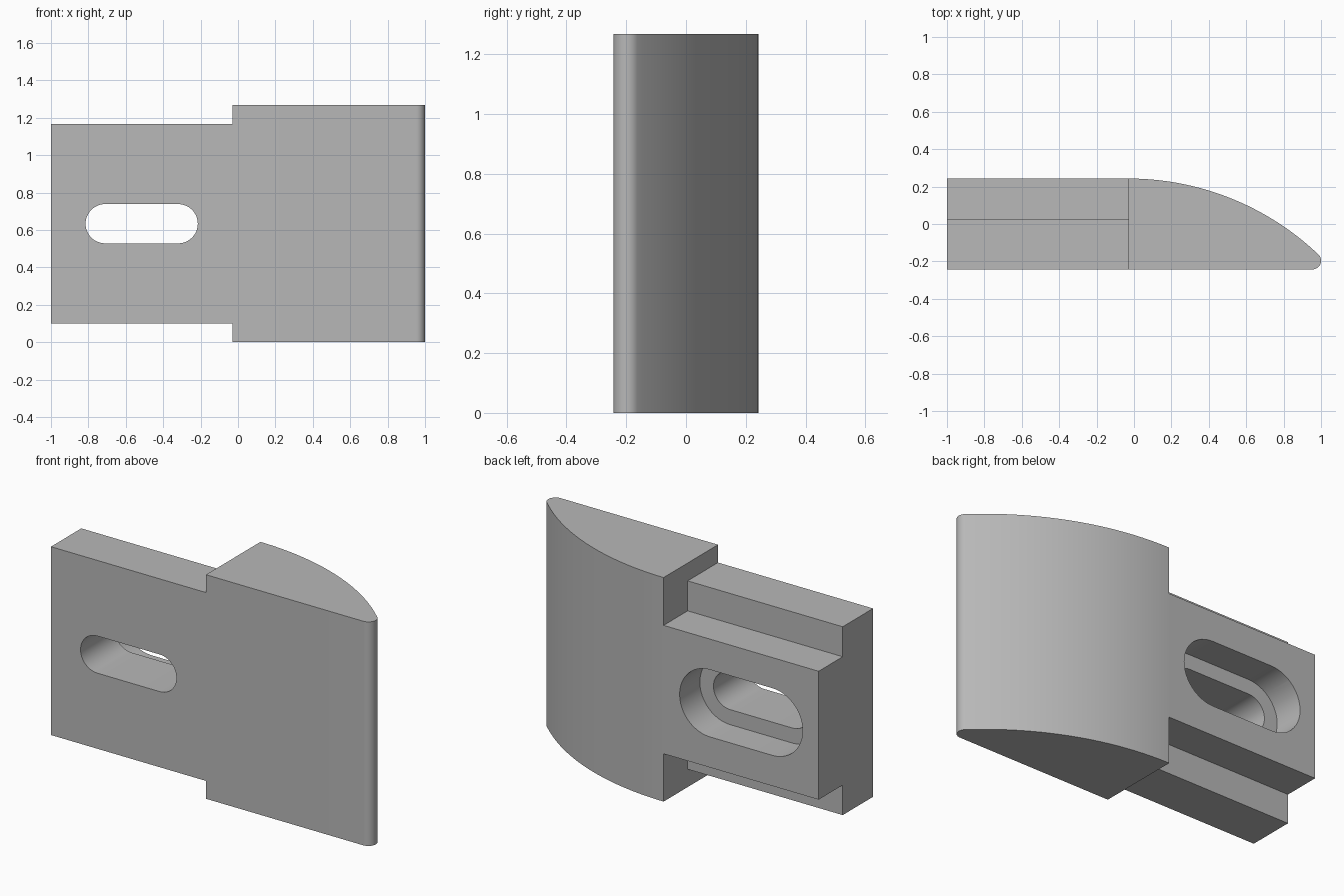
import bpy, bmesh
from math import sin, cos, pi, atan2, radians

cube = bpy.data.objects.get("Cube")
if cube:
    bpy.data.objects.remove(cube, do_unlink=True)

# Main dimensions
FRONT, BACK = -0.243, 0.243
HEIGHT, MID = 1.267, 0.6335
STEP_X, STEP_Y, LEDGE_Y = -0.03, 0.028, 0.062

steel = bpy.data.materials.new("plain grey")
steel.use_nodes = True
GREY = (0.48, 0.48, 0.48, 1)
steel.diffuse_color = GREY
steel.node_tree.nodes["Principled BSDF"].inputs["Base Color"].default_value = GREY


def prism(name, outline, start, end, place):
    """Extrude a 2D outline from start to end; place maps (u, v, w) to (x, y, z)."""
    bm = bmesh.new()
    base = bm.faces.new([bm.verts.new(place(u, v, start)) for u, v in outline])
    top = bmesh.ops.extrude_face_region(bm, geom=[base])["geom"]
    for vert in (g for g in top if isinstance(g, bmesh.types.BMVert)):
        shift = [b - a for a, b in zip(place(0, 0, start), place(0, 0, end))]
        for i in range(3):
            vert.co[i] += shift[i]
    bmesh.ops.recalc_face_normals(bm, faces=bm.faces)
    mesh = bpy.data.meshes.new(name)
    bm.to_mesh(mesh)
    bm.free()
    mesh.materials.append(steel)
    obj = bpy.data.objects.new(name, mesh)
    bpy.context.collection.objects.link(obj)
    return obj


def arc(cx, cy, r, a, b, n):
    return [(cx + r * cos(a + (b - a) * i / n), cy + r * sin(a + (b - a) * i / n))
            for i in range(n + 1)]


def select(obj):
    bpy.ops.object.select_all(action='DESELECT')
    obj.select_set(True)
    bpy.context.view_layer.objects.active = obj


# Head: big arc on the back, tangent to a small rounded nose
nose = 0.0465
nx, ny = 1 - nose, FRONT + nose
dx, dy = nx - STEP_X, BACK - ny
radius = (dx**2 + dy**2 - nose**2) / (2 * (dy - nose))
cy = BACK - radius
meet = atan2(ny - cy, dx)
outline = [(STEP_X, FRONT)]
outline += arc(nx, ny, nose, -pi / 2, meet, 16)
outline += arc(STEP_X, cy, radius, meet, pi / 2, 40)[1:]
head = prism("curved_head", outline, 0, HEIGHT, lambda u, v, w: (u, v, w))

# Shank: wide front plate with a narrower raised rib behind it
half = [(FRONT, 0.5325), (STEP_Y, 0.5325), (STEP_Y, 0.363), (BACK, 0.363)]
section = [(y, MID + z) for y, z in half] + [(y, MID - z) for y, z in reversed(half)]
shank = prism("stepped_shank", section, -1, STEP_X, lambda u, v, w: (w, u, v))

# Slot through the shank, with a wider recess from the back
for name, r, start in (("slot_cutter", 0.105, FRONT - 0.1),
                       ("recess_cutter", 0.19, LEDGE_Y)):
    stadium = (arc(-0.32, MID, r, -pi / 2, pi / 2, 24)
               + arc(-0.71, MID, r, pi / 2, 3 * pi / 2, 24))
    cutter = prism(name, stadium, start, BACK + 0.1, lambda u, v, w: (u, w, v))
    cutter.hide_render = True
    cut = shank.modifiers.new(name, 'BOOLEAN')
    cut.operation, cut.solver, cut.object = 'DIFFERENCE', 'EXACT', cutter
    select(shank)
    bpy.ops.object.modifier_apply(modifier=cut.name)
    bpy.data.objects.remove(cutter, do_unlink=True)

for obj in (head, shank):
    select(obj)
    bpy.ops.object.shade_smooth_by_angle(angle=radians(30))
